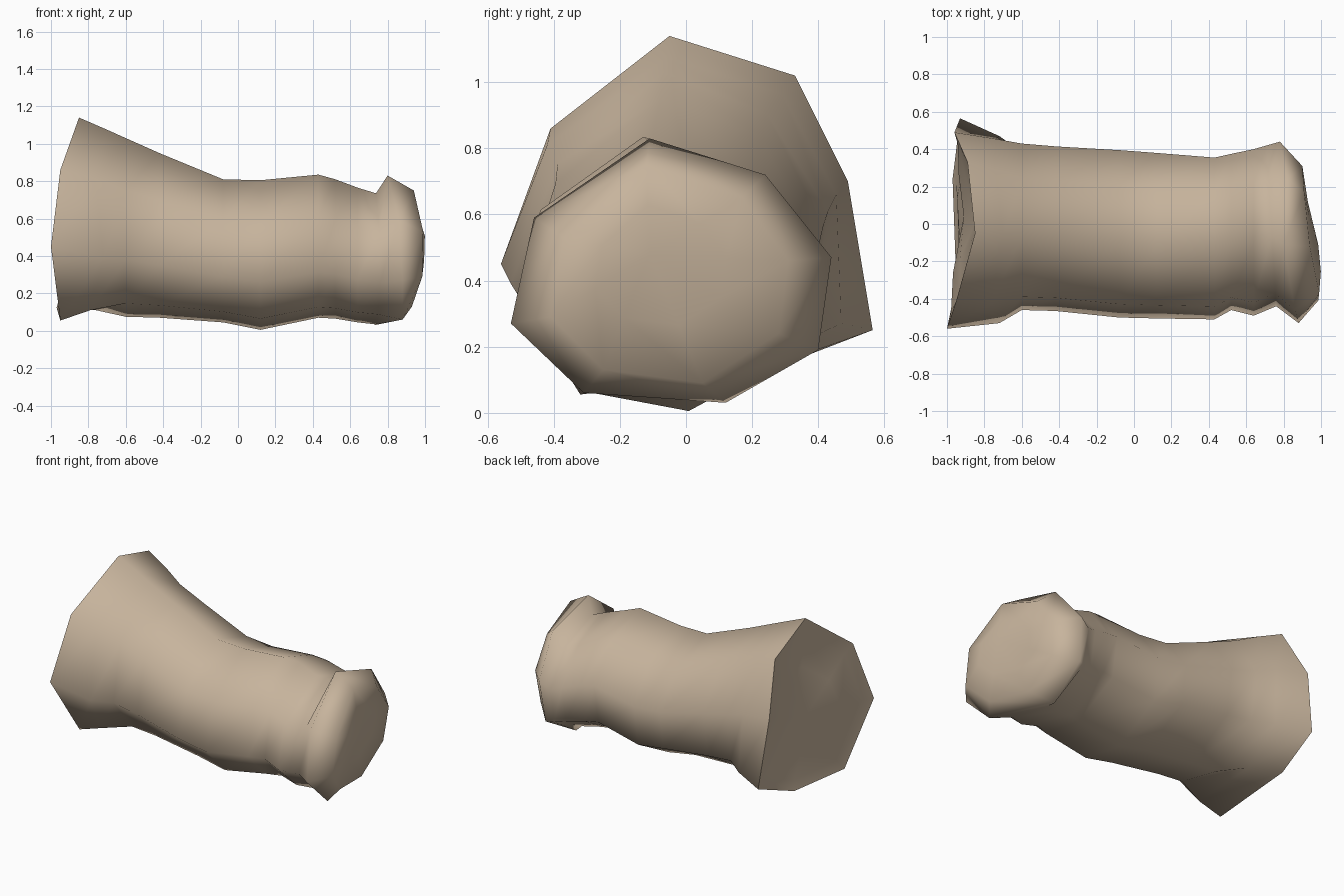
import bpy, bmesh, math

if "Cube" in bpy.data.objects:
    bpy.data.objects.remove(bpy.data.objects["Cube"])

# One bark colour
bark = bpy.data.materials.new("tan bark")
bark.diffuse_color = (0.57, 0.455, 0.335, 1)
bark.use_nodes = True
bark.node_tree.nodes["Principled BSDF"].inputs["Base Color"].default_value = bark.diffuse_color

# Uneven trunk cross-section in a unit box: top first, then round by the back
SECTION = [(.44, 1), (.79, .87), (1, .56), (.95, .22), (.58, 0), (.22, .075), (0, .32), (.08, .71)]
SIDES = len(SECTION)


def ring(x, y0, y1, z0, z1, lean=0):
    """Trunk cross-section fitted to a y/z box; lean slides the front along x."""
    return [(x + lean * (1 - u), y0 + u * (y1 - y0), z0 + v * (z1 - z0)) for u, v in SECTION]


def inset(rim, centre, scale, depth):
    """Copy of a rim drawn toward a centre and pushed along x."""
    k = 0.5 * (1 - scale)
    return [(x + (centre[0] - x) * k + depth,
             centre[1] + (y - centre[1]) * scale,
             centre[2] + (z - centre[2]) * scale) for x, y, z in rim]


# Flared end and the swelling just behind it
flared_rim = [(-.85, -.05, 1.14), (-.89, .33, 1.02), (-.96, .49, .70), (-.93, .565, .25),
              (-.97, .24, .125), (-.95, -.32, .055), (-1.0, -.56, .45), (-.95, -.41, .86)]
flared_neck = [(-.70, -.06, 1.075), (-.74, .29, .965), (-.74, .455, .66), (-.72, .47, .27),
               (-.76, .17, .11), (-.79, -.33, .11), (-.72, -.53, .39), (-.76, -.42, .81)]
# Collar at the narrow end
collar_rim = [(.80, -.11, .83), (.82, .24, .72), (.78, .44, .47), (.76, .40, .19),
              (.73, .12, .03), (.88, -.31, .06), (.88, -.53, .27), (.86, -.46, .59)]
# Shoulder of the domed cap
cap_edge = [(.94, -.12, .75), (.91, .17, .65), (.90, .31, .46), (.88, .28, .24),
            (.88, .05, .09), (.93, -.25, .13), (.985, -.41, .29), (.99, -.37, .53)]

flared_tip = (-.91, .04, .53)
cap_tip = (.985, -.11, .48)
rings = [
    inset(flared_rim, flared_tip, .5, .01),
    inset(flared_rim, flared_tip, .85, .015),
    flared_rim,
    flared_neck,
    ring(-.60, -.46, .43, .075, 1.03),
    ring(-.42, -.465, .415, .07, .95),
    ring(-.08, -.50, .395, .045, .81),
    ring(.12, -.505, .38, .005, .805),
    ring(.43, -.51, .355, .07, .835),
    ring(.52, -.46, .375, .065, .81),
    ring(.64, -.49, .40, .045, .765),
    ring(.71, -.44, .42, .035, .735, .05),
    collar_rim,
    cap_edge,
    inset(cap_edge, cap_tip, .55, .01),
]

# Trunk skin: loft through the rings and close both ends
bm = bmesh.new()
loops = [[bm.verts.new(p) for p in r] for r in rings]
for a, b in zip(loops, loops[1:]):
    for i in range(SIDES):
        j = (i + 1) % SIDES
        bm.faces.new((a[i], a[j], b[j], b[i]))
for loop, tip in ((loops[0], flared_tip), (loops[-1], cap_tip)):
    c = bm.verts.new(tip)
    for i in range(SIDES):
        bm.faces.new((loop[i], loop[(i + 1) % SIDES], c))
bmesh.ops.recalc_face_normals(bm, faces=bm.faces)
for f in bm.faces:
    f.smooth = True
# Crisp lip around the flared end
lip = set(loops[2])
for e in bm.edges:
    if e.verts[0] in lip and e.verts[1] in lip:
        e.smooth = False
mesh = bpy.data.meshes.new("log")
bm.to_mesh(mesh)
bm.free()
mesh.materials.append(bark)
log = bpy.data.objects.new("log", mesh)
bpy.context.collection.objects.link(log)
